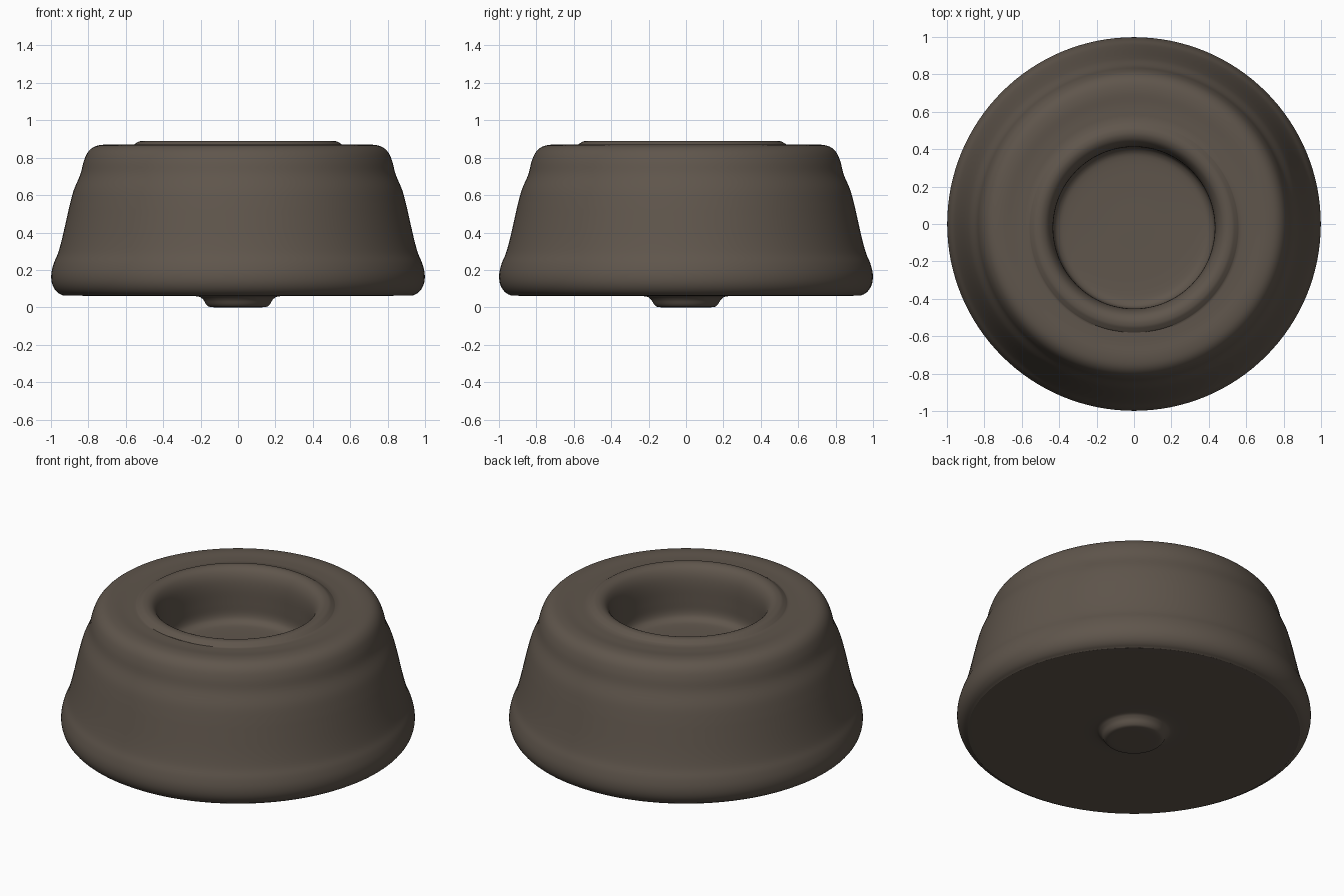
import bpy
import math

cube = bpy.data.objects.get("Cube")
if cube:
    bpy.data.objects.remove(cube, do_unlink=True)

# One dark brown rubber colour
rubber = bpy.data.materials.new("dark brown rubber")
rubber.use_nodes = True
COLOUR = (0.115, 0.092, 0.072, 1)
rubber.diffuse_color = COLOUR
rubber.node_tree.nodes["Principled BSDF"].inputs["Base Color"].default_value = COLOUR

SEGMENTS = 128
WELL_Y = -0.02  # the well sits slightly off centre


def smooth_profile(points, steps=4):
    """Catmull-Rom curve through (radius, height) points."""
    pts = [points[0], *points, points[-1]]
    out = []
    for a, b, c, d in zip(pts, pts[1:], pts[2:], pts[3:]):
        for k in range(steps):
            t = k / steps
            out.append(tuple(
                0.5 * (2 * q + (r - p) * t + (2 * p - 5 * q + 4 * r - s) * t * t
                       + (3 * q - p - 3 * r + s) * t ** 3)
                for p, q, r, s in zip(a, b, c, d)))
    return out + [points[-1]]


def lathe(name, rings):
    """Spin (radius, height, y offset) rings and cap both ends."""
    verts, faces = [], []
    for r, z, dy in rings:
        for i in range(SEGMENTS):
            a = math.tau * i / SEGMENTS
            verts.append((r * math.cos(a), r * math.sin(a) + dy, z))
    for k in range(len(rings) - 1):
        for i in range(SEGMENTS):
            j = (i + 1) % SEGMENTS
            lo, hi = k * SEGMENTS, (k + 1) * SEGMENTS
            faces.append((lo + i, lo + j, hi + j, hi + i))
    last = (len(rings) - 1) * SEGMENTS
    faces.append(tuple(reversed(range(SEGMENTS))))
    faces.append(tuple(range(last, last + SEGMENTS)))
    mesh = bpy.data.meshes.new(name)
    mesh.from_pydata(verts, [], faces)
    mesh.materials.append(rubber)
    obj = bpy.data.objects.new(name, mesh)
    bpy.context.collection.objects.link(obj)
    bpy.ops.object.select_all(action="DESELECT")
    obj.select_set(True)
    bpy.context.view_layer.objects.active = obj
    bpy.ops.object.shade_smooth_by_angle(angle=math.radians(50))


# Bottom nub, underside, flared wall and rounded shoulder
outer = [(0.1, 0), (0.15, 0.002), (0.17, 0.015), (0.19, 0.045), (0.23, 0.06),
         (0.4, 0.062), (0.88, 0.062), (0.94, 0.066), (0.975, 0.09), (0.995, 0.13),
         (0.998, 0.18), (0.985, 0.235), (0.962, 0.29), (0.94, 0.37), (0.915, 0.48),
         (0.899, 0.55), (0.877, 0.63), (0.843, 0.71), (0.825, 0.78), (0.802, 0.83),
         (0.765, 0.86), (0.71, 0.87), (0.64, 0.866), (0.58, 0.866)]
# Raised lip, rounded mouth and well
inner = [(0.56, 0.868), (0.545, 0.878), (0.525, 0.888), (0.495, 0.888),
         (0.465, 0.87), (0.443, 0.83), (0.433, 0.77), (0.432, 0.68),
         (0.43, 0.61), (0.41, 0.575), (0.36, 0.56), (0.2, 0.555), (0.03, 0.555)]

rings = [(r, z, 0) for r, z in smooth_profile(outer)]
rings += [(r, z, WELL_Y) for r, z in smooth_profile(inner)]
lathe("rubber_foot", rings)
